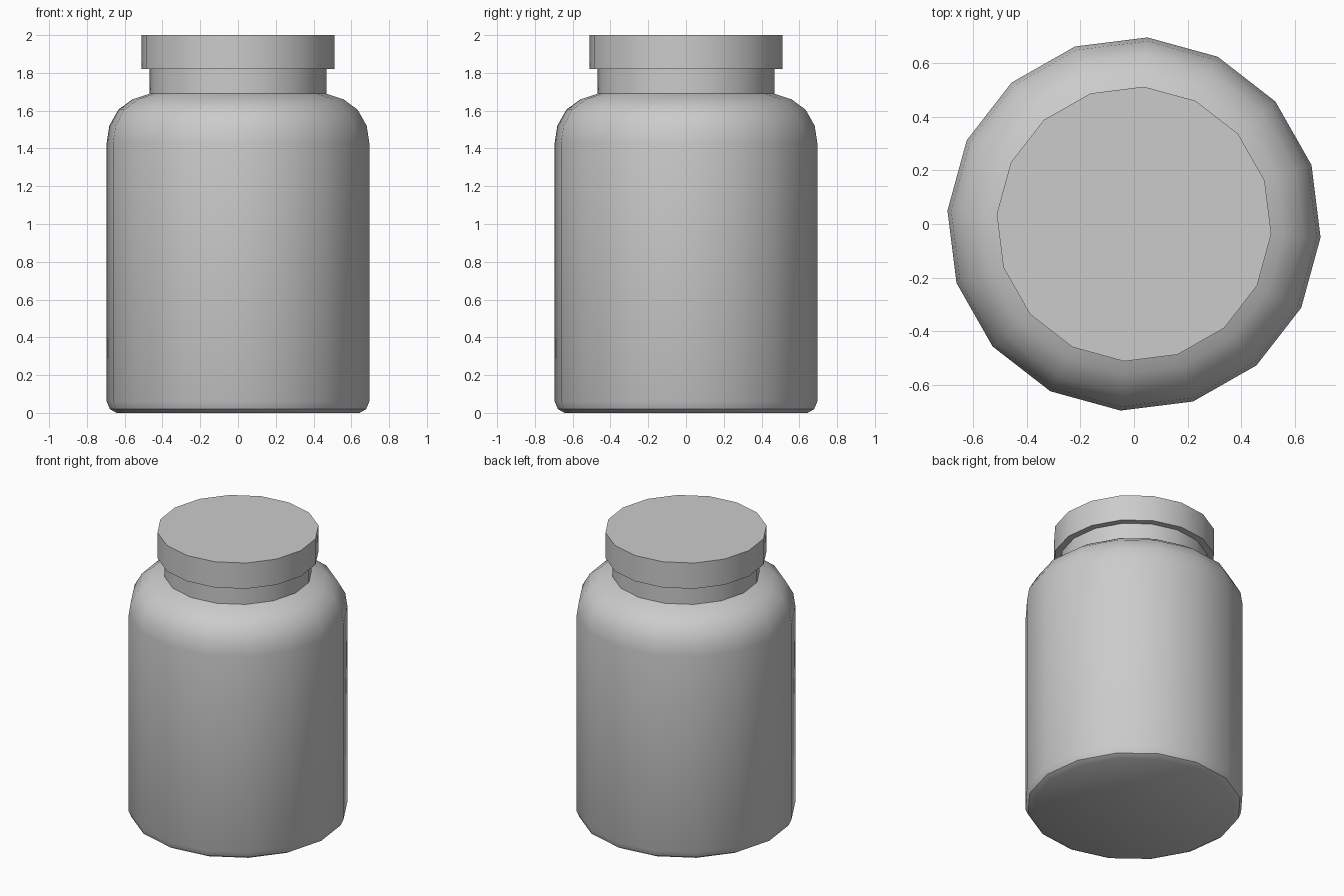
import bpy, bmesh, math

if "Cube" in bpy.data.objects:
    bpy.data.objects.remove(bpy.data.objects["Cube"])

SIDES = 16
TURN = math.radians(-4.1)  # slight twist of the facets about z


def lathe(name, profile, smooth_angle=35):
    """Revolve (radius, z) points about z and close both ends."""
    bm = bmesh.new()
    rings = []
    for r, z in profile:
        angles = [TURN + 2 * math.pi * i / SIDES for i in range(SIDES)]
        rings.append([bm.verts.new((r * math.cos(a), r * math.sin(a), z)) for a in angles])
    for low, high in zip(rings, rings[1:]):
        for i in range(SIDES):
            j = (i + 1) % SIDES
            bm.faces.new((low[i], low[j], high[j], high[i]))
    bm.faces.new(rings[0][::-1])
    bm.faces.new(rings[-1])
    mesh = bpy.data.meshes.new(name)
    bm.to_mesh(mesh)
    bm.free()
    obj = bpy.data.objects.new(name, mesh)
    bpy.context.collection.objects.link(obj)
    bpy.ops.object.select_all(action='DESELECT')
    obj.select_set(True)
    bpy.context.view_layer.objects.active = obj
    bpy.ops.object.shade_smooth_by_angle(angle=math.radians(smooth_angle))
    return obj


# Jar body with rounded shoulder and neck
lathe("jar_body", [
    (0.645, 0.0), (0.68, 0.02), (0.697, 0.06),
    (0.697, 1.43), (0.683, 1.52), (0.635, 1.605), (0.56, 1.66), (0.469, 1.69),
    (0.469, 1.82),
])

# Lid overhanging the neck
lathe("lid", [(0.513, 1.82), (0.513, 2.0)])
